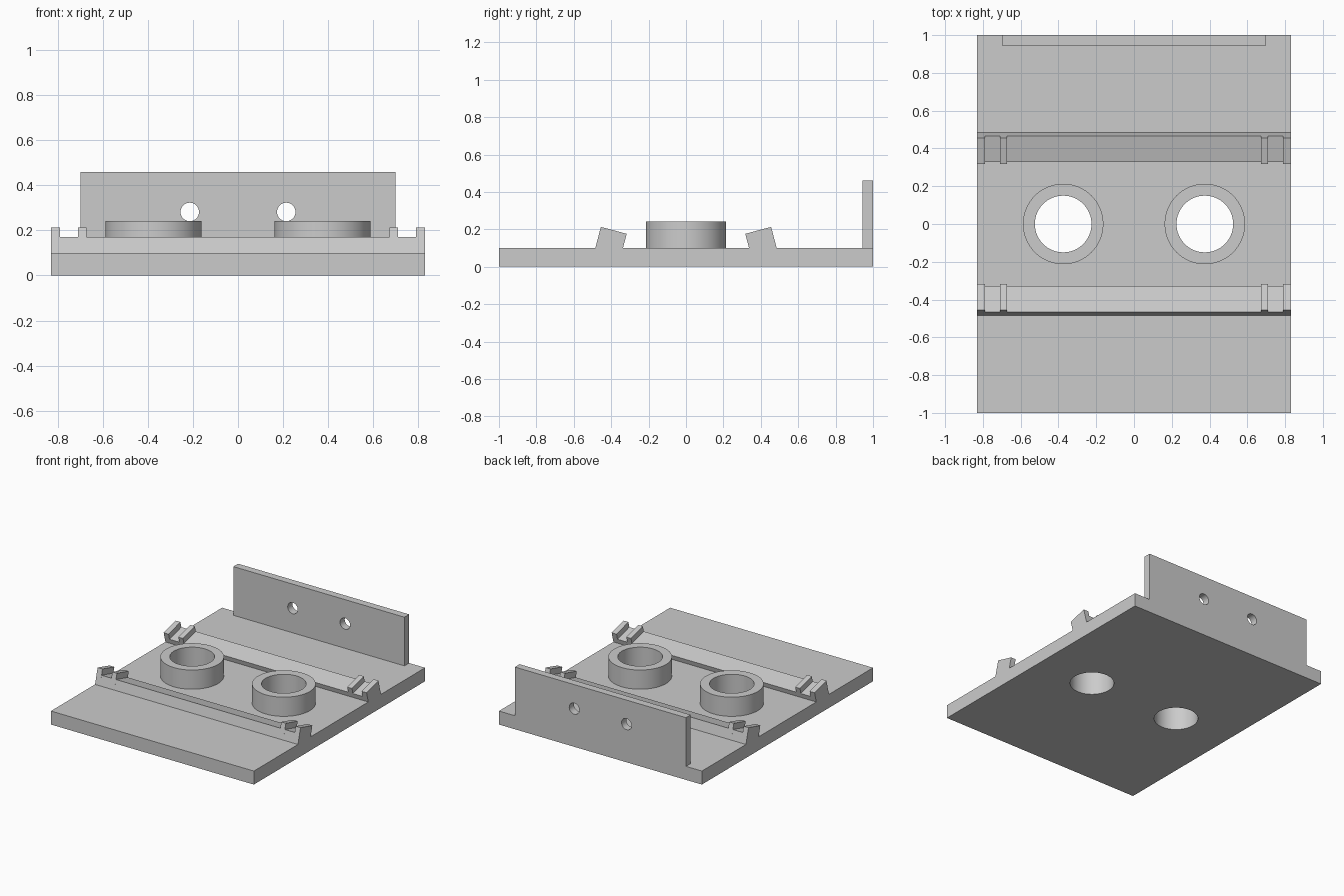
import bpy, bmesh, math
from mathutils import Matrix

cube = bpy.data.objects.get("Cube")
if cube:
    bpy.data.objects.remove(cube, do_unlink=True)

grey = bpy.data.materials.new("plain_grey")
grey.use_nodes = True
colour = (0.6, 0.6, 0.6, 1)
grey.diffuse_color = colour
grey.node_tree.nodes["Principled BSDF"].inputs["Base Color"].default_value = colour

BASE_TOP = 0.1
HALF_WIDTH = 0.83
RING_X, BORE = 0.375, 0.15


def add_object(name, bm):
    bmesh.ops.recalc_face_normals(bm, faces=bm.faces)
    mesh = bpy.data.meshes.new(name)
    bm.to_mesh(mesh)
    bm.free()
    mesh.materials.append(grey)
    obj = bpy.data.objects.new(name, mesh)
    bpy.context.collection.objects.link(obj)
    return obj


def box(name, low, high):
    bm = bmesh.new()
    size = [b - a for a, b in zip(low, high)]
    mid = [(a + b) / 2 for a, b in zip(low, high)]
    bmesh.ops.create_cube(bm, size=1, matrix=Matrix.Translation(mid) @ Matrix.Diagonal((*size, 1)))
    return add_object(name, bm)


def cylinder(name, radius, depth, centre, tilt=0):
    bm = bmesh.new()
    place = Matrix.Translation(centre) @ Matrix.Rotation(tilt, 4, "X")
    bmesh.ops.create_cone(bm, cap_ends=True, segments=64, radius1=radius,
                          radius2=radius, depth=depth, matrix=place)
    return add_object(name, bm)


def drill(obj, radius, centre, tilt=0):
    """Cut a round hole through an object, then discard the cutter."""
    cutter = cylinder("hole_cutter", radius, 1, centre, tilt)
    cutter.hide_render = True
    mod = obj.modifiers.new("hole", "BOOLEAN")
    mod.operation, mod.solver, mod.object = "DIFFERENCE", "EXACT", cutter
    bpy.context.view_layer.objects.active = obj
    bpy.ops.object.modifier_apply(modifier=mod.name)
    bpy.data.objects.remove(cutter, do_unlink=True)


def smooth(obj):
    bpy.ops.object.select_all(action="DESELECT")
    obj.select_set(True)
    bpy.context.view_layer.objects.active = obj
    bpy.ops.object.shade_smooth_by_angle(angle=math.radians(30))


def extrude_x(name, profile, x0, x1):
    """Prism along x from a (y, z) profile."""
    bm = bmesh.new()
    face = bm.faces.new([bm.verts.new((x0, y, z)) for y, z in profile])
    result = bmesh.ops.extrude_face_region(bm, geom=[face])
    moved = [v for v in result["geom"] if isinstance(v, bmesh.types.BMVert)]
    bmesh.ops.translate(bm, verts=moved, vec=(x1 - x0, 0, 0))
    return add_object(name, bm)


# Base plate and upright back plate
base = box("base_plate", (-HALF_WIDTH, -1, 0), (HALF_WIDTH, 1, BASE_TOP))
wall = box("back_plate", (-0.7, 0.945, BASE_TOP), (0.7, 1, 0.46))

# Bored collars and the small screw holes
for side, label in ((-1, "right"), (1, "left")):
    x = side * RING_X
    collar = cylinder(label + "_collar", 0.213, 0.142, (x, 0, BASE_TOP + 0.071))
    for part in (base, collar):
        drill(part, BORE, (x, 0, 0.1))
    smooth(collar)
    drill(wall, 0.041, (side * 0.214, 1, 0.282), math.pi / 2)
smooth(base)
smooth(wall)

# Tilted rails with a pair of raised tabs at each end
rail = [(0.485, 0.1), (0.466, 0.171), (0.328, 0.134), (0.337, 0.1)]
tab = [(0.485, 0.1), (0.455, 0.213), (0.317, 0.176), (0.337, 0.1)]
for sy, row in ((-1, "front"), (1, "back")):
    extrude_x(row + "_rail", [(sy * y, z) for y, z in rail], -HALF_WIDTH, HALF_WIDTH)
    for sx, label in ((-1, "right"), (1, "left")):
        for kind, inner, outer in (("inner", 0.672, 0.71), ("outer", 0.79, HALF_WIDTH)):
            extrude_x(f"{row}_{label}_{kind}_tab", [(sy * y, z) for y, z in tab],
                      sx * inner, sx * outer)
